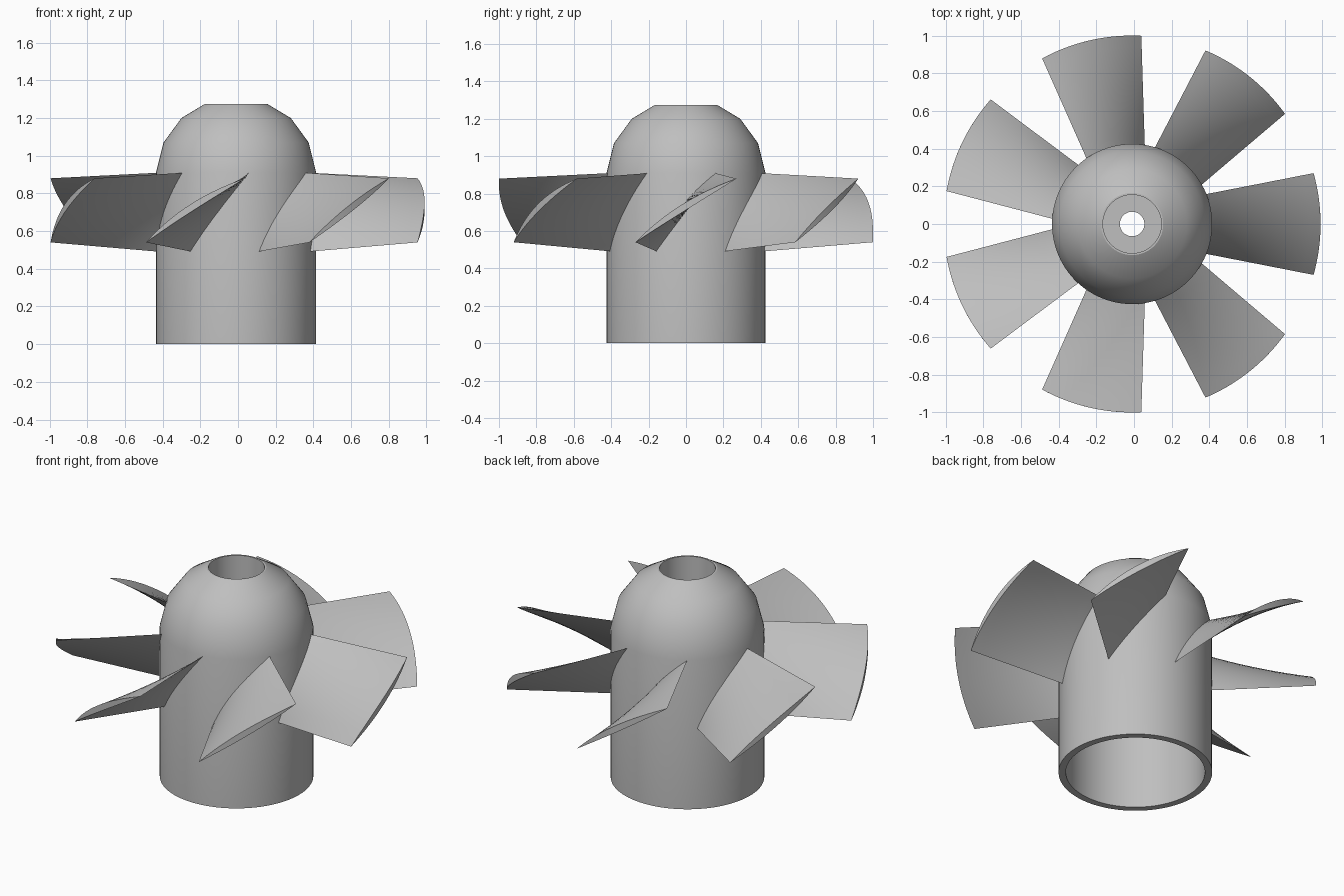
import bpy, bmesh, math

cube = bpy.data.objects.get("Cube")
if cube:
    bpy.data.objects.remove(cube, do_unlink=True)

AXIS_X = -0.01
BLADES = 7
SIDES = 96

grey = bpy.data.materials.new("plain grey")
grey.use_nodes = True
colour = (0.52, 0.52, 0.52, 1)
grey.diffuse_color = colour
grey.node_tree.nodes["Principled BSDF"].inputs["Base Color"].default_value = colour


def finish(bm, name):
    bmesh.ops.recalc_face_normals(bm, faces=bm.faces)
    mesh = bpy.data.meshes.new(name)
    bm.to_mesh(mesh)
    bm.free()
    mesh.materials.append(grey)
    obj = bpy.data.objects.new(name, mesh)
    obj.location.x = AXIS_X
    bpy.context.collection.objects.link(obj)
    bpy.ops.object.select_all(action="DESELECT")
    obj.select_set(True)
    bpy.context.view_layer.objects.active = obj
    bpy.ops.object.shade_smooth_by_angle(angle=math.radians(30))
    return obj


def bridge(bm, rings, closed):
    pairs = list(zip(rings, rings[1:]))
    if closed:
        pairs.append((rings[-1], rings[0]))
    for a, b in pairs:
        n = len(a)
        for i in range(n):
            j = (i + 1) % n
            bm.faces.new((a[i], a[j], b[j], b[i]))


# Hollow hub: outer wall and dome, top recess, shaft hole, inner cavity (radius, z)
profile = [(0.385, 0), (0.425, 0), (0.425, 0.91), (0.385, 1.07), (0.29, 1.2),
           (0.165, 1.275), (0.155, 1.275), (0.155, 1.0), (0.065, 1.0),
           (0.065, 0.93), (0.385, 0.93)]
bm = bmesh.new()
rings = []
for r, z in profile:
    rings.append([bm.verts.new((r * math.cos(math.tau * i / SIDES),
                                r * math.sin(math.tau * i / SIDES), z))
                  for i in range(SIDES)])
bridge(bm, rings, True)
finish(bm, "hub")

# Twisted, cambered blade made of sections wrapped around the hub axis
ROOT, TIP, STEPS, CHORD = 0.405, 1.0, 10, 16
span = [2 * i / CHORD - 1 for i in range(CHORD + 1)]
outline = [(s, 0.038) for s in span] + [(s, 0.002) for s in reversed(span[1:-1])]
bm = bmesh.new()
rings = []
for k in range(STEPS + 1):
    f = k / STEPS
    r = ROOT + (TIP - ROOT) * f
    width = 0.155 + 0.115 * f
    rise = 0.21 - 0.04 * f
    centre = 0.7 + 0.01 * f
    length = math.hypot(width, rise)
    half_angle = math.asin(width / r)
    ring = []
    for s, bulge in outline:
        lift = bulge * (1 - s * s)
        angle = half_angle * s - lift * rise / length / r
        z = centre + rise * s + lift * width / length
        ring.append(bm.verts.new((r * math.cos(angle), r * math.sin(angle), z)))
    rings.append(ring)
bridge(bm, rings, False)
# Root and tip caps
for ring in (rings[0], rings[-1]):
    n = len(ring)
    for i in range(CHORD):
        quad = [ring[i], ring[i + 1], ring[(n - i - 1) % n], ring[(n - i) % n]]
        bm.faces.new(list(dict.fromkeys(quad)))
blade = finish(bm, "blade_1")

# Remaining blades share the same mesh
for i in range(1, BLADES):
    copy = blade.copy()
    copy.name = f"blade_{i + 1}"
    copy.rotation_euler.z = math.tau * i / BLADES
    bpy.context.collection.objects.link(copy)
